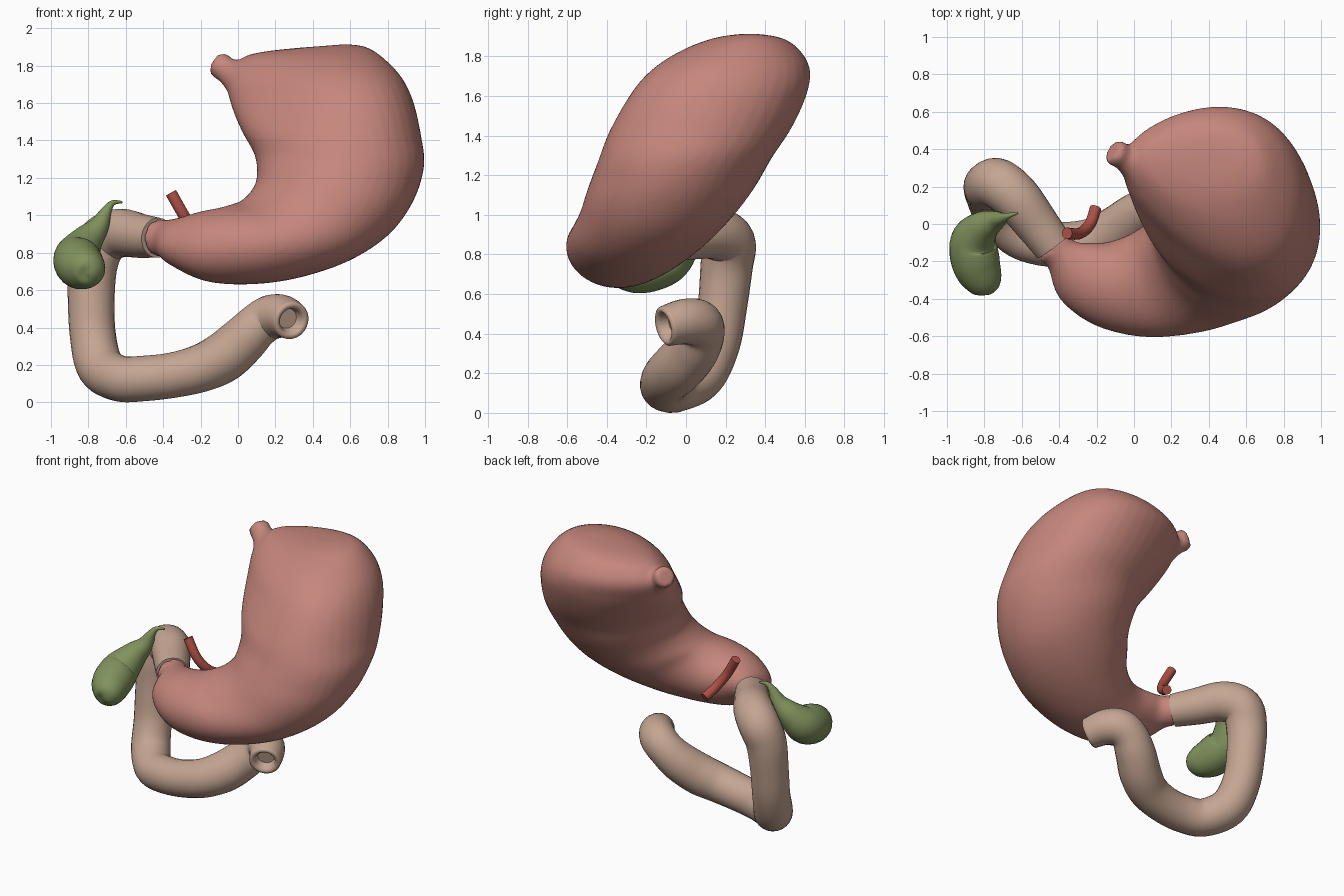
import bpy, bmesh, math
from mathutils import Vector


def material(name, rgb):
    m = bpy.data.materials.new(name)
    m.diffuse_color = (*rgb, 1)
    return m


def spline(rows, steps):
    """Catmull-Rom interpolation of rows of numbers."""
    out, n = [], len(rows)
    for i in range(n - 1):
        a, b, c, d = (rows[max(0, min(n - 1, k))] for k in (i - 1, i, i + 1, i + 2))
        for s in range(steps):
            t = s / steps
            out.append([0.5 * (2 * q + (r - p) * t + (2 * p - 5 * q + 4 * r - w) * t * t
                               + (3 * q - p - 3 * r + w) * t ** 3)
                        for p, q, r, w in zip(a, b, c, d)])
    out.append(list(rows[-1]))
    return out


def skin(name, rings, mat):
    """Skin closed rings into a capped smooth object."""
    bm = bmesh.new()
    loops = [[bm.verts.new(p) for p in r] for r in rings]
    n = len(loops[0])
    for a, b in zip(loops, loops[1:]):
        for i in range(n):
            j = (i + 1) % n
            bm.faces.new((a[i], a[j], b[j], b[i]))
    bm.faces.new(loops[0])
    bm.faces.new(loops[-1])
    bmesh.ops.recalc_face_normals(bm, faces=bm.faces)
    me = bpy.data.meshes.new(name)
    bm.to_mesh(me)
    bm.free()
    me.materials.append(mat)
    ob = bpy.data.objects.new(name, me)
    bpy.context.collection.objects.link(ob)
    bpy.ops.object.select_all(action='DESELECT')
    ob.select_set(True)
    bpy.context.view_layer.objects.active = ob
    bpy.ops.object.shade_smooth_by_angle(angle=math.radians(50))
    return ob


def tube(name, path, mat, steps=6, sides=24, mouth=()):
    """Sweep circles along (x, y, z, radius); mouth adds (offset, radius) end rings."""
    pts = spline(path, steps)
    cs = [Vector(p[:3]) for p in pts]
    rings, u = [], Vector((0.3, 0.2, 1))
    for i, c in enumerate(cs):
        t = (cs[min(i + 1, len(cs) - 1)] - cs[max(i - 1, 0)]).normalized()
        u = (u - t * u.dot(t)).normalized()
        v = t.cross(u)

        def ring(o, r):
            return [o + r * (math.cos(k) * u + math.sin(k) * v)
                    for k in (math.tau * s / sides for s in range(sides))]
        rings.append(ring(c, max(pts[i][3], 0.002)))
    for off, r in mouth:
        rings.append(ring(cs[-1] + t * off, r))
    return skin(name, rings, mat)


pink = material("stomach_pink", (0.56, 0.24, 0.20))
tan = material("duodenum_tan", (0.56, 0.38, 0.29))
green = material("gallbladder_green", (0.22, 0.29, 0.11))
red = material("vessel_red", (0.42, 0.08, 0.06))

# Stomach sections: lesser curve x,z, greater curve x,z, their y values, half depth, yaw
sections = [
    (0.32, 1.895, 0.58, 1.915, 0.34, 0.32, 0.06, 0),
    (0.14, 1.875, 0.69, 1.898, 0.34, 0.30, 0.17, 0),
    (0.02, 1.84, 0.79, 1.83, 0.34, 0.24, 0.28, 0),
    (-0.06, 1.74, 0.88, 1.73, 0.32, 0.17, 0.38, 0),
    (-0.04, 1.60, 0.94, 1.60, 0.24, 0.11, 0.43, 0),
    (0.02, 1.45, 0.98, 1.42, 0.12, 0.04, 0.45, 0),
    (0.09, 1.32, 0.995, 1.26, 0.03, -0.03, 0.435, 0),
    (0.10, 1.20, 0.935, 1.07, -0.05, -0.10, 0.42, 0),
    (0.07, 1.13, 0.80, 0.89, -0.12, -0.17, 0.39, 0),
    (0.02, 1.08, 0.58, 0.75, -0.19, -0.25, 0.36, 0),
    (-0.03, 1.06, 0.30, 0.66, -0.26, -0.31, 0.32, 0.05),
    (-0.10, 1.04, 0.04, 0.63, -0.30, -0.34, 0.27, 0.1),
    (-0.20, 1.02, -0.18, 0.65, -0.29, -0.33, 0.22, 0.25),
    (-0.30, 0.99, -0.345, 0.73, -0.23, -0.27, 0.165, 0.45),
    (-0.38, 0.975, -0.395, 0.775, -0.16, -0.17, 0.10, 0.75),
    (-0.435, 0.98, -0.435, 0.78, -0.115, -0.115, 0.105, 0.78),
]
rings = []
for lx, lz, gx, gz, yl, yg, b, yaw in spline(sections, 4):
    L, G = Vector((lx, yl, lz)), Vector((gx, yg, gz))
    C, U = (L + G) / 2, (G - L) / 2
    V = Vector((math.sin(yaw), math.cos(yaw), 0)) * b
    egg = 0.28 * max(0, min(1, (C.z - 1.2) / 0.45))  # fundus narrows toward the inlet
    rings.append([C + math.cos(a) * U + math.sin(a) * (1 + egg * math.cos(a)) * V
                  for a in (math.tau * s / 40 for s in range(40))])
stomach = skin("stomach", rings, pink)

# Oesophagus stub flaring out of the fundus, merged into the stomach wall
stub = tube("oesophagus_stub", [
    (0.22, 0.22, 1.62, 0.24), (0.09, 0.28, 1.69, 0.165), (0.0, 0.33, 1.74, 0.10),
    (-0.06, 0.36, 1.775, 0.07), (-0.095, 0.38, 1.80, 0.072), (-0.115, 0.392, 1.812, 0.062)], pink)
stomach.select_set(True)
bpy.context.view_layer.objects.active = stomach
bpy.ops.object.join()
rm = stomach.modifiers.new("merge", 'REMESH')
rm.mode, rm.voxel_size, rm.use_smooth_shade = 'VOXEL', 0.016, True
sm = stomach.modifiers.new("soften", 'SMOOTH')
sm.factor, sm.iterations = 0.5, 6

# Duodenum: C-loop from the pylorus to an open lipped end
tube("duodenum", [
    (-0.43, -0.12, 0.88, 0.107), (-0.52, 0.0, 0.89, 0.118), (-0.63, 0.14, 0.905, 0.13),
    (-0.725, 0.215, 0.86, 0.135), (-0.775, 0.205, 0.74, 0.132), (-0.785, 0.185, 0.55, 0.125),
    (-0.775, 0.15, 0.35, 0.123), (-0.735, 0.07, 0.19, 0.127), (-0.63, -0.05, 0.127, 0.123),
    (-0.50, -0.10, 0.128, 0.122), (-0.35, -0.11, 0.145, 0.122), (-0.20, -0.09, 0.182, 0.128),
    (-0.08, -0.03, 0.24, 0.135), (0.02, 0.04, 0.325, 0.13), (0.10, 0.075, 0.405, 0.12),
    (0.17, 0.06, 0.452, 0.12), (0.235, -0.01, 0.46, 0.115), (0.285, -0.105, 0.437, 0.102)],
    tan, mouth=((0.008, 0.092), (0.008, 0.078), (-0.008, 0.064), (-0.05, 0.054)))

# Gallbladder with tapering neck and duct
tube("gallbladder", [
    (-0.80, -0.372, 0.685, 0.0), (-0.80, -0.358, 0.69, 0.065), (-0.812, -0.30, 0.71, 0.107),
    (-0.847, -0.20, 0.737, 0.13), (-0.858, -0.09, 0.78, 0.123), (-0.81, -0.02, 0.86, 0.09),
    (-0.745, 0.015, 0.94, 0.056), (-0.705, 0.03, 1.02, 0.03), (-0.67, 0.045, 1.066, 0.015),
    (-0.62, 0.06, 1.07, 0.006)], green)

# Short artery behind the lesser curve
tube("artery", [(-0.358, -0.05, 1.12, 0.031), (-0.29, -0.05, 1.0, 0.031),
                (-0.235, 0.0, 0.91, 0.031), (-0.205, 0.085, 0.86, 0.031)], red, sides=16)
